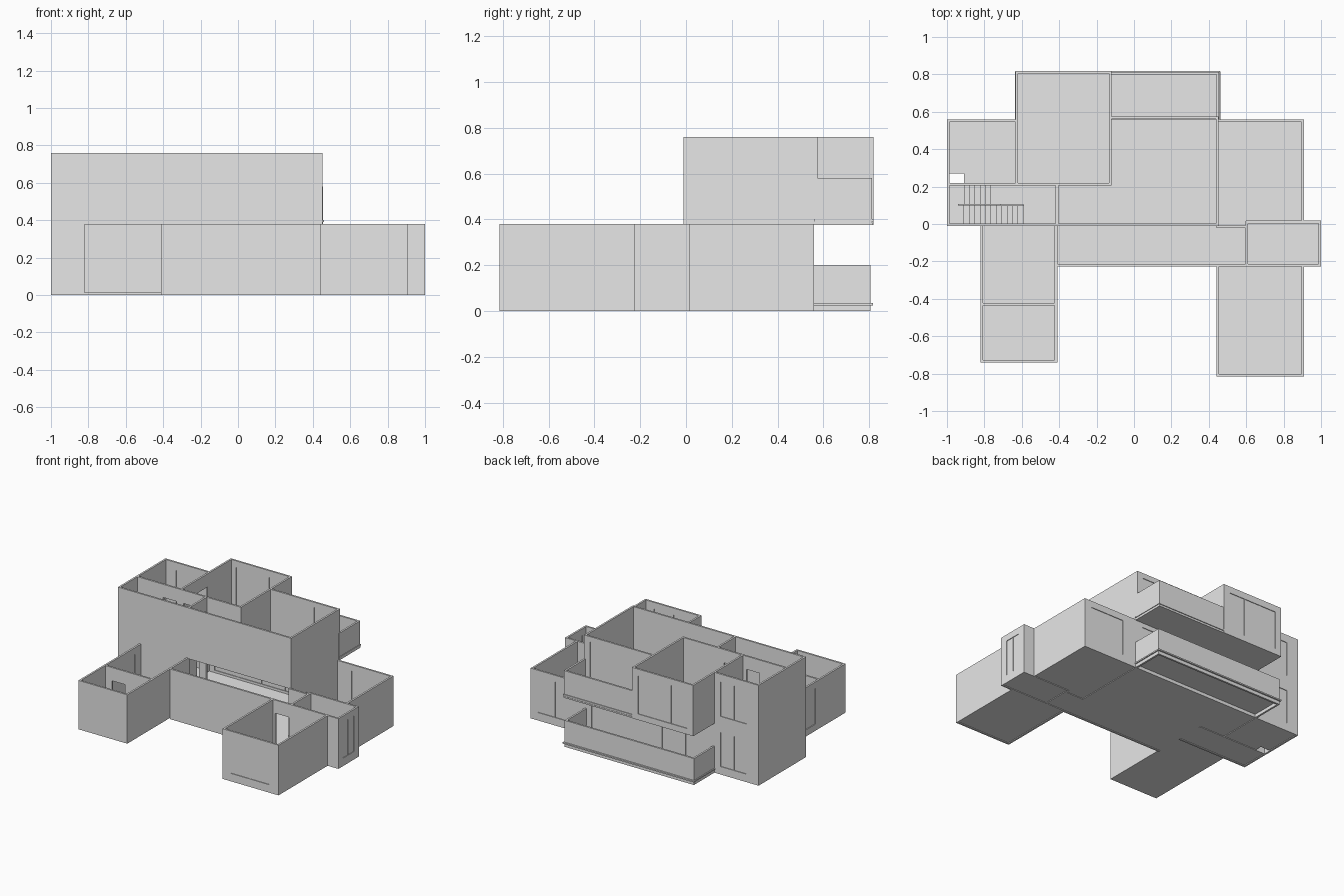
import bpy

cube = bpy.data.objects.get("Cube")
if cube:
    bpy.data.objects.remove(cube, do_unlink=True)

plaster = bpy.data.materials.new("plain_grey")
plaster.use_nodes = True
GREY = (0.8, 0.8, 0.8, 1)
plaster.diffuse_color = GREY
plaster.node_tree.nodes["Principled BSDF"].inputs["Base Color"].default_value = GREY

T = 0.014          # wall thickness
LOW, MID, TOP = 0.0, 0.38, 0.76
FACES = [(0, 2, 3, 1), (4, 5, 7, 6), (0, 1, 5, 4),
         (2, 6, 7, 3), (0, 4, 6, 2), (1, 3, 7, 5)]


def build(name, boxes):
    """One mesh object made of axis-aligned boxes (x0, x1, y0, y1, z0, z1)."""
    verts, faces = [], []
    for x0, x1, y0, y1, z0, z1 in boxes:
        n = len(verts)
        verts += [(x, y, z) for z in (z0, z1) for y in (y0, y1) for x in (x0, x1)]
        faces += [tuple(n + i for i in f) for f in FACES]
    mesh = bpy.data.meshes.new(name)
    mesh.from_pydata(verts, [], faces)
    mesh.materials.append(plaster)
    obj = bpy.data.objects.new(name, mesh)
    bpy.context.scene.collection.objects.link(obj)
    return obj


def wall(name, axis, at, a, b, z0, z1, openings=()):
    """Wall centred on `at`, running a..b; openings are (start, end, bottom, top, panes)."""
    boxes = []

    def put(s, e, low, high, thick=T):
        if e - s < 1e-4 or high - low < 1e-4:
            return
        across = (at - thick / 2, at + thick / 2)
        boxes.append(((s, e) + across if axis == "x" else across + (s, e)) + (low, high))

    start = a
    for s, e, low, high, panes in sorted(openings):
        put(start, s, z0, z1)
        put(s, e, z0, low)
        put(s, e, high, z1)
        if panes:
            put(s, e, low, high, 0.004)
            for i in range(1, panes):
                m = s + (e - s) * i / panes
                put(m - 0.003, m + 0.003, low, high, 0.01)
        start = e
    put(start, b, z0, z1)
    return build(name, boxes)


def window(s, e, base, panes, low=0.06, high=0.33):
    return (s, e, base + low, base + high, panes)


def door(s, e, base):
    return (s, e, base + 0.012, base + 0.28, 0)


# Ground floor slabs
build("ground_floor", [(x0, x1, y0, y1, 0.005, 0.012) for x0, x1, y0, y1 in (
    (-0.91, 0.91, 0, 0.56), (-1, -0.91, 0, 0.215), (-1, -0.91, 0.27, 0.56),
    (-0.41, 0.6, -0.22, 0), (0.6, 1, -0.22, 0.01), (0.44, 0.91, -0.81, -0.22))])
build("wing_floor", [(-0.82, -0.41, -0.74, 0, 0.01, 0.018)])

# Upper floor slabs, open over the stairs and the shaft
build("upper_floor", [(x0, x1, y0, y1, MID - 0.005, MID + 0.006) for x0, x1, y0, y1 in (
    (-0.59, 0.45, 0, 0.215), (-0.77, -0.59, 0.105, 0.215), (-0.91, 0.45, 0.215, 0.56),
    (-1, -0.91, 0.27, 0.56), (-0.63, 0.455, 0.56, 0.815))])

# Front left wing
wall("wing_front_wall", "x", -0.733, -0.82, -0.41, 0.01, MID)
wall("wing_outer_wall", "y", -0.813, -0.74, 0, 0.01, MID, [window(-0.38, -0.08, 0, 2)])
wall("wing_inner_wall", "y", -0.417, -0.74, 0, 0.01, MID, [door(-0.2, -0.07, 0)])
wall("wing_partition", "x", -0.43, -0.82, -0.41, 0.01, MID, [door(-0.75, -0.64, 0)])

# Corridor and entrance
wall("corridor_front_wall", "x", -0.22, -0.41, 1, LOW, MID, [door(0.47, 0.585, 0)])
wall("corridor_end_wall", "y", 0.602, -0.22, 0.015, LOW, MID, [door(-0.2, -0.07, 0)])
wall("corridor_back_wall", "x", -0.015, 0.44, 0.6, LOW, MID)
wall("entrance_back_wall", "x", 0.011, 0.6, 1, LOW, MID)
wall("entrance_side_wall", "y", 0.993, -0.227, 0.018, LOW, MID, [window(-0.17, -0.04, 0, 2)])

# Front right room
wall("front_room_front_wall", "x", -0.808, 0.44, 0.91, LOW, MID, [window(0.51, 0.83, 0, 2)])
for side, x in (("left", 0.903), ("right", 0.447)):
    wall("front_room_%s_wall" % side, "y", x, -0.815, -0.22, LOW, MID)

# Back left room
wall("back_room_side_wall", "y", 0.903, 0.01, 0.56, LOW, MID)
wall("back_room_rear_wall", "x", 0.553, 0.44, 0.91, LOW, MID, [window(0.57, 0.85, 0, 2)])
wall("back_room_inner_wall", "y", 0.445, -0.02, 0.56, LOW, MID, [door(0.06, 0.18, 0)])

# Main house, lower storey
wall("lower_front_wall", "x", -0.003, -1, -0.41, LOW, MID, [door(-0.55, -0.44, 0)])
wall("lower_rear_wall", "x", 0.553, -1, 0.45, LOW, MID,
     [window(-0.9, -0.68, 0, 2, 0.06, 0.32), window(-0.58, 0.4, 0, 5, 0.03, 0.34)])
wall("lower_stair_wall", "x", 0.212, -1, -0.41, LOW, MID, [door(-0.6, -0.47, 0)])
wall("lower_partition", "y", -0.63, 0.212, 0.56, LOW, MID, [door(0.4, 0.52, 0)])

# Main house, outer walls through both storeys
wall("house_side_wall", "y", -0.993, -0.01, 0.56, LOW, TOP)
wall("upper_front_wall", "x", -0.003, -1, 0.452, MID - 0.005, TOP)
wall("upper_left_wall", "y", 0.445, -0.01, 0.575, MID - 0.005, TOP)

# Upper storey rooms
wall("upper_corner_rear_wall", "x", 0.553, -1, -0.63, MID, TOP,
     [window(-0.9, -0.68, MID, 2, 0.06, 0.32)])
wall("upper_stair_wall", "x", 0.212, -1, -0.12, MID, TOP,
     [door(-0.77, -0.66, MID), door(-0.6, -0.47, MID)])
wall("stair_hall_wall", "y", -0.412, 0, 0.212, MID, TOP, [door(0.09, 0.19, MID)])
wall("bedroom_right_wall", "y", -0.626, 0.205, 0.815, MID - 0.005, TOP, [door(0.4, 0.52, MID)])
wall("bedroom_left_wall", "y", -0.126, 0.205, 0.815, MID - 0.005, TOP)
wall("bedroom_rear_wall", "x", 0.811, -0.633, -0.119, MID - 0.005, TOP,
     [window(-0.58, -0.17, MID, 3, 0.04, 0.33)])
wall("balcony_window_wall", "x", 0.568, -0.126, 0.452, MID, TOP,
     [window(-0.08, 0.4, MID, 3, 0.04, 0.34)])

# Balcony above, terrace below, each with a parapet and a thin lip
wall("balcony_parapet", "x", 0.805, -0.126, 0.455, MID, 0.58)
wall("balcony_side_parapet", "y", 0.448, 0.56, 0.81, MID, 0.58)
build("balcony_lip", [(-0.126, 0.46, 0.56, 0.818, MID + 0.012, MID + 0.022)])
wall("terrace_parapet", "x", 0.798, -0.63, 0.455, LOW, 0.2)
for side, x in (("left", 0.448), ("right", -0.623)):
    wall("terrace_%s_parapet" % side, "y", x, 0.56, 0.804, LOW, 0.2)
build("terrace_floor", [(-0.637, 0.463, 0.56, 0.816, 0.025, 0.035)])

# Staircase: long lower flight, landing, short upper flight
tread, count = 0.029, 11
rise = MID / 16
steps = []
for i in range(count):
    x = -0.59 - tread * i
    steps.append((x - tread, x, 0.004, 0.1, rise * max(i - 1, 0) + 0.005, rise * (i + 1)))
landing = rise * (count + 1)
steps.append((-0.986, -0.91, 0.004, 0.205, landing - 0.02, landing))
for i in range(5):
    x = -0.91 + tread * i
    steps.append((x, x + tread, 0.105, 0.205, landing + rise * (i - 1), landing + rise * (i + 0.7)))
build("staircase", steps)
build("stair_divider", [(-0.94, -0.71, 0.1, 0.108, 0.012, MID + 0.1)])
